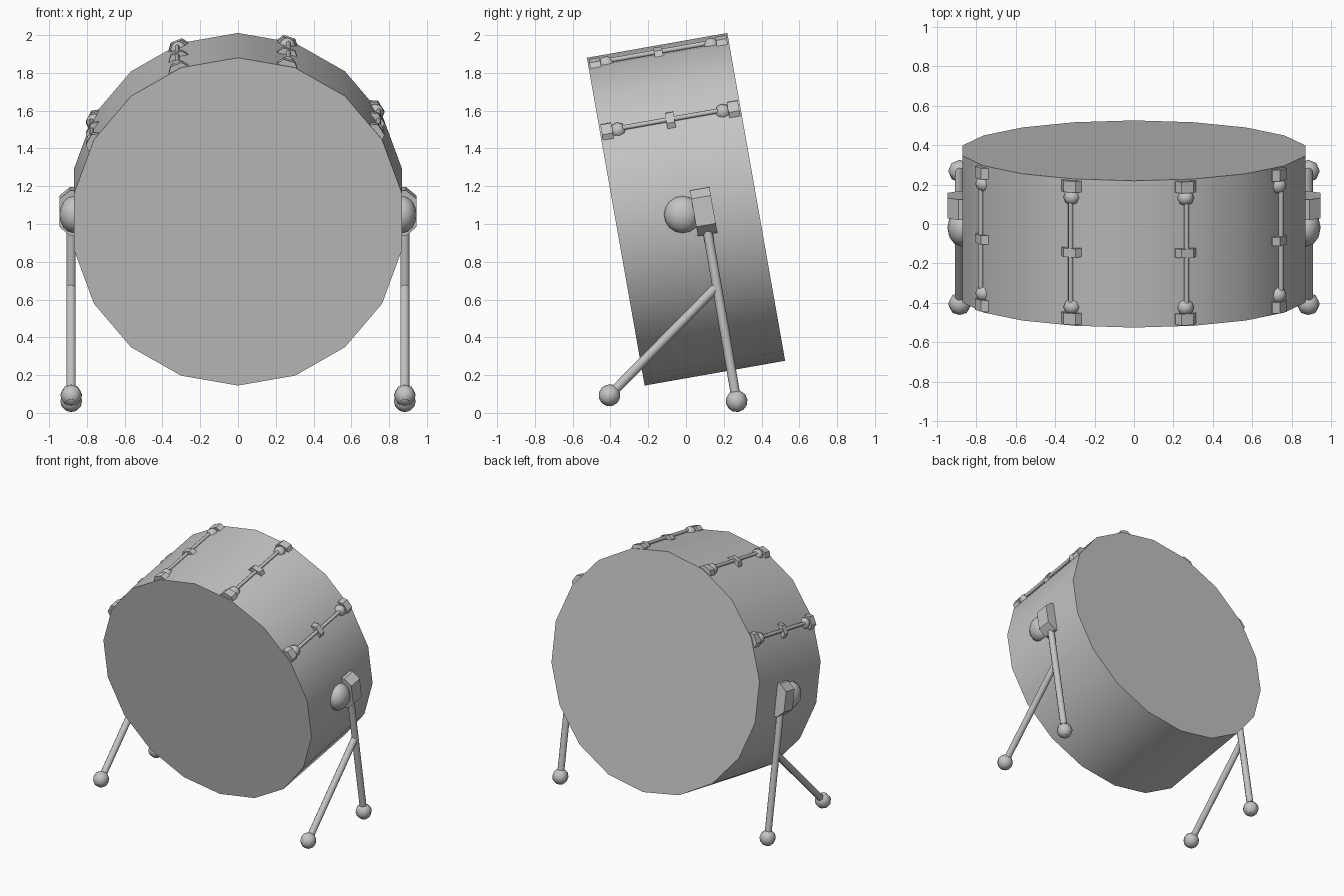
import bpy, bmesh, math
from mathutils import Vector, Matrix

if "Cube" in bpy.data.objects:
    bpy.data.objects.remove(bpy.data.objects["Cube"], do_unlink=True)

grey = bpy.data.materials.new("plain grey")
grey.use_nodes = True
COLOUR = (0.55, 0.55, 0.55, 1)
grey.diffuse_color = COLOUR
grey.node_tree.nodes["Principled BSDF"].inputs["Base Color"].default_value = COLOUR

# Drum frame: x = left, y = drum axis towards the back, z = drum up
TILT = Matrix.Rotation(math.radians(10), 4, 'X')
DRUM = Matrix.Translation((0, 0, 1.078)) @ TILT
RADIUS, DEPTH = 0.881, 0.755
APOTHEM = RADIUS * math.cos(math.pi / 18)


def finish(name, bm, matrix, smooth=False):
    bmesh.ops.recalc_face_normals(bm, faces=bm.faces)
    mesh = bpy.data.meshes.new(name)
    for f in bm.faces:
        f.smooth = smooth
    for e in bm.edges:
        e.smooth = len(e.link_faces) < 2 or e.calc_face_angle() < math.radians(60)
    bm.to_mesh(mesh)
    bm.free()
    mesh.materials.append(grey)
    obj = bpy.data.objects.new(name, mesh)
    obj.matrix_world = matrix
    bpy.context.collection.objects.link(obj)
    return obj


def prism(name, profile, depth, matrix):
    """Profile in x and z, extruded along y about the middle."""
    bm = bmesh.new()
    face = bm.faces.new([bm.verts.new((x, -depth / 2, z)) for x, z in profile])
    ext = bmesh.ops.extrude_face_region(bm, geom=[face])["geom"]
    bmesh.ops.translate(bm, vec=(0, depth, 0),
                        verts=[v for v in ext if isinstance(v, bmesh.types.BMVert)])
    return finish(name, bm, matrix)


def ball(name, matrix, radius, segments=8, rings=6, scale=(1, 1, 1)):
    bm = bmesh.new()
    bmesh.ops.create_uvsphere(bm, u_segments=segments, v_segments=rings, radius=radius)
    bmesh.ops.scale(bm, vec=scale, verts=bm.verts)
    return finish(name, bm, matrix, True)


def rod(name, start, end, radius, sides, matrix=Matrix()):
    start, end = Vector(start), Vector(end)
    bm = bmesh.new()
    bmesh.ops.create_cone(bm, cap_ends=True, segments=sides, radius1=radius,
                          radius2=radius, depth=(end - start).length)
    turn = (end - start).to_track_quat('Z', 'Y').to_matrix().to_4x4()
    return finish(name, bm, matrix @ Matrix.Translation((start + end) / 2) @ turn, True)


# Drum shell with both heads
rod("drum_shell", (0, -DEPTH / 2, 0), (0, DEPTH / 2, 0), RADIUS, 18, DRUM)

# Tension rods across the upper shell: end blocks, balls and a middle block
block = [(-0.055, -0.02), (0.055, -0.02), (0.055, 0.005), (0.032, 0.036),
         (-0.032, 0.036), (-0.055, 0.005)]
for i, angle in enumerate((33, 72.5, 111.2, 151), 1):
    place = (DRUM @ Matrix.Rotation(math.radians(90 - angle), 4, 'Y')
             @ Matrix.Translation((0, 0, APOTHEM)))
    rod(f"tension_rod_{i}", (0, -0.34, 0.02), (0, 0.34, 0.02), 0.013, 8, place)
    prism(f"rod_middle_block_{i}", block, 0.045, place)
    for side, s in (("front", -1), ("back", 1)):
        prism(f"rod_{side}_block_{i}", block, 0.058,
              place @ Matrix.Translation((0, s * 0.34, 0)))
        ball(f"rod_{side}_ball_{i}", place @ Matrix.Translation((0, s * 0.282, 0)), 0.044)

# Leg brackets, legs and feet on both sides
bracket = [(0.84, 0.12), (0.89, 0.12), (0.945, 0.075), (0.945, -0.075),
           (0.89, -0.125), (0.84, -0.125)]
LEG_X = 0.883
for side, s in (("left", 1), ("right", -1)):
    prism(f"{side}_bracket", [(s * x, z) for x, z in bracket], 0.105,
          Matrix.Translation((0, 0.093, 1.068)) @ TILT)
    ball(f"{side}_bracket_knob", Matrix.Translation((s * 0.87, -0.018, 1.05)),
         0.098, 12, 8, (0.77, 1, 1))
    legs = (("rear", (0.104, 1.02), (0.268, 0.062)),
            ("front", (0.155, 0.66), (-0.405, 0.093)))
    for part, top, foot in legs:
        a, b = Vector((s * LEG_X, *top)), Vector((s * LEG_X, *foot))
        along = (b - a).normalized()
        rod(f"{side}_{part}_leg", a, b + along * 0.052, 0.025, 10)
        turn = along.to_track_quat('Z', 'Y').to_matrix().to_4x4()
        ball(f"{side}_{part}_foot", Matrix.Translation(b) @ turn, 0.058)
